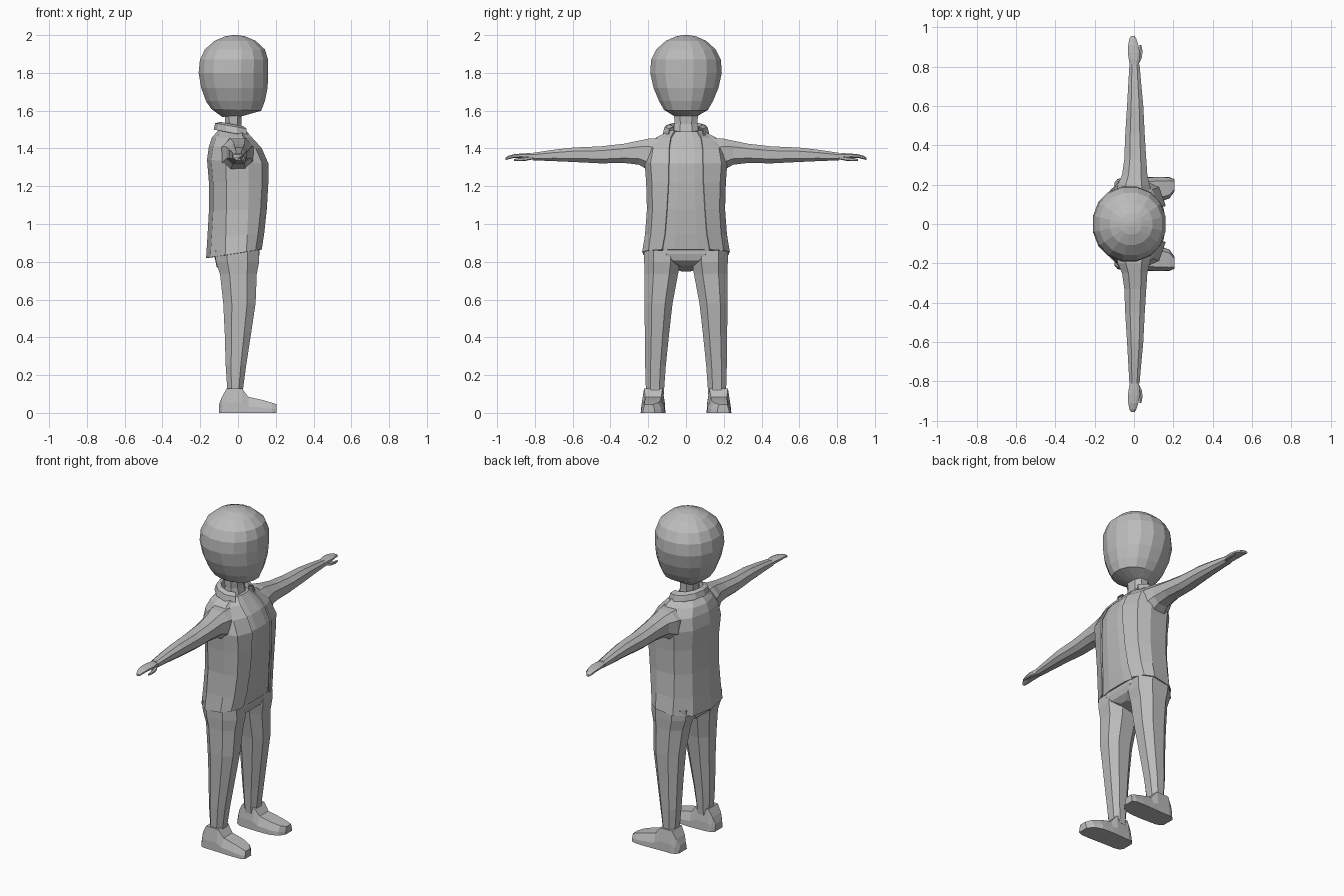
import bpy, bmesh, math
from mathutils import Vector

grey = bpy.data.materials.new("plain grey")
grey.diffuse_color = (0.5, 0.5, 0.5, 1)


def loft(name, rings, closed=True, caps=True, thick=0):
    """Skin a list of equal-length point rings into a flat-shaded object."""
    bm = bmesh.new()
    vs = [[bm.verts.new(p) for p in r] for r in rings]
    n = len(rings[0])
    for a, b in zip(vs, vs[1:]):
        for i in range(n if closed else n - 1):
            j = (i + 1) % n
            bm.faces.new((a[i], a[j], b[j], b[i]))
    if caps:
        bm.faces.new(vs[0])
        bm.faces.new(vs[-1])
    bmesh.ops.recalc_face_normals(bm, faces=bm.faces)
    me = bpy.data.meshes.new(name)
    bm.to_mesh(me)
    bm.free()
    me.materials.append(grey)
    ob = bpy.data.objects.new(name, me)
    bpy.context.collection.objects.link(ob)
    if thick:
        m = ob.modifiers.new("thickness", 'SOLIDIFY')
        m.thickness = thick
        m.offset = 0
    return ob


def oval(z, x0, x1, y0, y1, n=8, power=0.8, tilt=0.0):
    """Horizontal rounded-box ring; tilt raises z toward the front."""
    cx, cy, rx, ry = (x0 + x1) / 2, (y0 + y1) / 2, (x1 - x0) / 2, (y1 - y0) / 2
    pts = []
    for i in range(n):
        t = math.tau * (i + 0.5) / n
        c, s = math.cos(t), math.sin(t)
        x = cx + rx * math.copysign(abs(c) ** power, c)
        y = cy + ry * math.copysign(abs(s) ** power, s)
        pts.append(Vector((x, y, z + tilt * (x - cx))))
    return pts


# Head: rounded top, flattened face, narrow jaw
head = [(1.57, -.085, .03, .06, .05), (1.605, -.145, .125, .118, -.04),
        (1.65, -.172, .145, .145, 0), (1.72, -.198, .16, .175, 0),
        (1.80, -.212, .163, .193, 0), (1.87, -.205, .163, .188, 0),
        (1.925, -.178, .145, .16, 0), (1.97, -.125, .095, .108, 0),
        (1.993, -.07, .04, .055, 0), (2.0, -.03, .0, .015, 0)]
loft("head", [oval(z, a, b, -y, y, 16, 0.95, t) for z, a, b, y, t in head])

# Neck
loft("neck", [oval(1.45, -.08, .04, -.075, .075), oval(1.53, -.07, .02, -.065, .065),
              oval(1.60, -.075, .025, -.068, .068)])

# Torso sections: front z, back z, back x, front x, half width, half opening
body = [(.865, .82, -.165, .125, .228, .125), (.95, .93, -.158, .138, .213, .11),
        (1.08, 1.07, -.15, .152, .203, .10), (1.22, 1.22, -.15, .16, .207, .092),
        (1.32, 1.34, -.16, .16, .215, .09), (1.40, 1.41, -.15, .125, .2, .088),
        (1.455, 1.455, -.135, .075, .155, .08), (1.49, 1.495, -.10, .045, .085, .06)]


def jacket_ring(zf, zb, xb, xf, w, g):
    half = [(xf - .003, g), (xf - .035, max(g + .01, .86 * w)), (.35 * xf, w),
            (.4 * xb, .97 * w), (xb + .022, .62 * w)]
    ring = half + [(xb, 0)] + [(x, -y) for x, y in reversed(half)]
    return [Vector((x, y, zb + (zf - zb) * (x - xb) / (xf - xb))) for x, y in ring]


def shirt_ring(zf, zb, xb, xf, w, g):
    half = [(xf - .003, .5 * g), (xf - .014, 1.05 * g), (xf - .05, .82 * w), (0, .94 * w),
            (.4 * xb, .9 * w), (xb + .035, .58 * w)]
    ring = half + [(xb + .015, 0)] + [(x, -y) for x, y in reversed(half)]
    return [Vector((x, y, zb + (zf - zb) * (x - xb) / (xf - xb))) for x, y in ring]


loft("jacket", [jacket_ring(*s) for s in body], False, False, 0.008)
loft("shirt", [shirt_ring(*s) for s in body])

# Collar: folded band around the neck, open at the front
collar = []
for r, lift in ((.72, -.035), (.8, .022), (1.04, .012), (1.12, -.022)):
    ring = []
    for i in range(9):
        t = math.radians(50 + 260 * i / 8)
        x = -.03 + .095 * r * math.cos(t)
        ring.append(Vector((x + .01, .108 * r * math.sin(t), 1.502 + lift - .18 * (x + .03))))
    collar.append(ring)
loft("collar", collar, False, False, 0.006)

# Hips: crotch slopes down toward the back
loft("hips", [oval(.95, -.12, .125, -.2, .2), oval(.84, -.135, .122, -.222, .222),
              oval(.79, -.12, .112, -.15, .15, tilt=.15),
              oval(.765, -.09, .08, -.05, .05, tilt=.2)])

legs = [(.86, -.13, .12, .03, .228), (.80, -.125, .12, .025, .228),
        (.735, -.102, .106, .036, .225), (.58, -.084, .099, .066, .226),
        (.42, -.075, .074, .085, .222), (.25, -.069, .047, .103, .22),
        (.13, -.06, .03, .112, .216), (.09, -.06, .03, .115, .215)]
# Shoe slices: x, inner y, outer y, top z, top narrowing
shoe = [(-.10, .135, .21, .045, .01), (-.085, .122, .228, .085, .012),
        (-.06, .114, .235, .13, .014), (.02, .11, .236, .13, .014),
        (.055, .109, .238, .085, .022), (.13, .112, .24, .068, .022),
        (.18, .13, .238, .054, .018), (.205, .165, .228, .045, .01)]
# Arm slices: y, x back, x front, z bottom, z top
arm = [(.13, -.10, .10, 1.25, 1.462), (.20, -.088, .085, 1.28, 1.457),
       (.25, -.065, .072, 1.31, 1.445), (.33, -.053, .066, 1.32, 1.428),
       (.45, -.048, .058, 1.318, 1.414), (.60, -.038, .05, 1.326, 1.407),
       (.70, -.032, .04, 1.331, 1.395), (.81, -.025, .03, 1.336, 1.378)]
hand = [(.79, -.02, .024, 1.342, 1.374), (.835, -.028, .03, 1.345, 1.376),
        (.87, -.033, .032, 1.35, 1.374), (.91, -.031, .024, 1.35, 1.37),
        (.94, -.025, .014, 1.342, 1.362), (.956, -.016, .004, 1.338, 1.352)]
thumb = [(.81, .004, .024, 1.342, 1.36), (.845, .018, .042, 1.335, 1.356),
         (.88, .026, .044, 1.333, 1.35), (.91, .028, .038, 1.334, 1.344)]


def limb(slices, s, n=8):
    """Rings across the y axis for one arm part."""
    out = []
    for y, x0, x1, z0, z1 in slices:
        out.append([Vector((p.x, s * y, p.y)) for p in oval(0, x0, x1, z0, z1, n)])
    return out


for side, s in (("left", 1), ("right", -1)):
    loft(side + "_leg", [oval(z, a, b, min(s * c, s * d), max(s * c, s * d), 8, .85)
                         for z, a, b, c, d in legs])
    loft(side + "_shoe", [[Vector((x, s * y, z)) for y, z in (
        (c, 0), (d, 0), (d - .002, .4 * h), (d - k, h), (c + k, h), (c + .002, .4 * h))]
        for x, c, d, h, k in shoe])
    loft(side + "_sleeve", limb(arm, s))
    loft(side + "_hand", limb(hand, s))
    loft(side + "_thumb", limb(thumb, s, 6))
